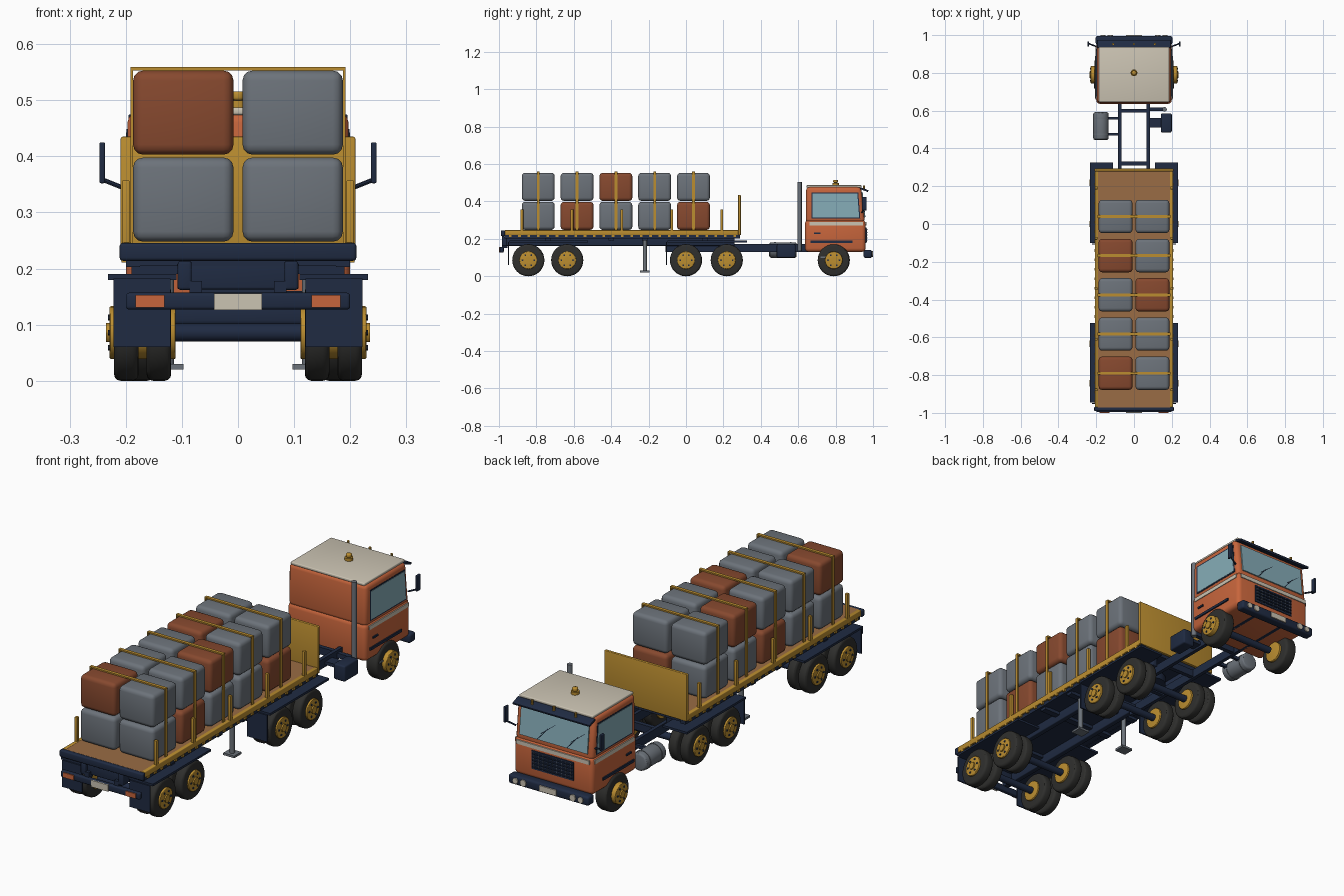
import bpy, bmesh, math
from mathutils import Vector, Matrix

cube = bpy.data.objects.get("Cube")
if cube:
    bpy.data.objects.remove(cube, do_unlink=True)

def material(name, r, g, b):
    m = bpy.data.materials.new(name)
    m.use_nodes = True
    m.diffuse_color = (r, g, b, 1)
    m.node_tree.nodes["Principled BSDF"].inputs["Base Color"].default_value = (r, g, b, 1)
    return m

ORANGE = material("orange_paint", .57, .13, .045)
RUST = material("rust_cargo", .24, .066, .028)
GREY = material("slate_grey", .15, .17, .195)
GOLD = material("gold_paint", .5, .27, .03)
NAVY = material("navy_steel", .014, .024, .055)
WOOD = material("wood_deck", .32, .15, .058)
CREAM = material("cream", .6, .55, .45)
GLASS = material("blue_glass", .24, .42, .48)
RUBBER = material("rubber", .028, .028, .026)

made = []
SIDES = ((1, "left"), (-1, "right"))

def finish(name, bm, mat):
    bmesh.ops.recalc_face_normals(bm, faces=bm.faces)
    me = bpy.data.meshes.new(name)
    bm.to_mesh(me)
    bm.free()
    me.materials.append(mat)
    ob = bpy.data.objects.new(name, me)
    bpy.context.scene.collection.objects.link(ob)
    made.append(ob)
    return ob

def round_edges(bm, bevel):
    if bevel:
        bmesh.ops.bevel(bm, geom=bm.edges[:], offset=bevel, segments=3, profile=.5, affect='EDGES')

def box(name, mat, x, y, z, bevel=0, tilt=0):
    """Box from (low, high) ranges; tilt turns it about its own x axis."""
    bm = bmesh.new()
    bmesh.ops.create_cube(bm, size=1)
    bmesh.ops.scale(bm, vec=(x[1] - x[0], y[1] - y[0], z[1] - z[0]), verts=bm.verts)
    round_edges(bm, bevel)
    place = Matrix.Translation([sum(r) / 2 for r in (x, y, z)])
    bm.transform(place @ Matrix.Rotation(tilt, 4, 'X'))
    return finish(name, bm, mat)

def mid(c, w):
    return (c - w / 2, c + w / 2)

def pair(s, a, b):
    return tuple(sorted((s * a, s * b)))

def rod(name, mat, a, b, r, sides=16, bevel=0):
    """Cylinder between two points."""
    a, b = Vector(a), Vector(b)
    bm = bmesh.new()
    bmesh.ops.create_cone(bm, cap_ends=True, segments=sides, radius1=r, radius2=r, depth=(b - a).length)
    if bevel:
        rims = [e for e in bm.edges if any(len(f.verts) > 4 for f in e.link_faces)]
        bmesh.ops.bevel(bm, geom=rims, offset=bevel, segments=3, profile=.5, affect='EDGES')
    bm.transform(Matrix.Translation((a + b) / 2) @ (b - a).to_track_quat('Z', 'Y').to_matrix().to_4x4())
    return finish(name, bm, mat)

def prism(name, mat, outline, x, bevel=0):
    """Side outline of (y, z) points extruded across x."""
    bm = bmesh.new()
    face = bm.faces.new([bm.verts.new((x[0], y, z)) for y, z in outline])
    ext = bmesh.ops.extrude_face_region(bm, geom=[face])
    bmesh.ops.translate(bm, vec=(x[1] - x[0], 0, 0),
                        verts=[v for v in ext["geom"] if isinstance(v, bmesh.types.BMVert)])
    round_edges(bm, bevel)
    return finish(name, bm, mat)

# Wheels and axles
R = .086
def wheel(name, s, y, tyres, inner):
    for n, (a, b) in enumerate(tyres):
        rod(f"{name}_tyre_{n}", RUBBER, (s * a, y, R), (s * b, y, R), R, 32, .012)
    rod(name + "_hub", GOLD, (s * inner, y, R), (s * .229, y, R), .047, 24, .003)
    rod(name + "_cap", GOLD, (s * .229, y, R), (s * .235, y, R), .017, 12)
    for k in range(6):
        t = k * math.pi / 3
        c = (y + .031 * math.cos(t), R + .031 * math.sin(t))
        rod(f"{name}_nut_{k}", NAVY, (s * .228, *c), (s * .232, *c), .005, 6)

axles = {"trailer_rear": -.843, "trailer_fore": -.635, "drive_rear": 0, "drive_fore": .218, "steer": .79}
for label, y in axles.items():
    rod(label + "_axle", NAVY, (-.12, y, R), (.12, y, R), .016)
    duals = [(.15, .208)] if label == "steer" else [(.119, .163), (.177, .221)]
    for s, side in SIDES:
        wheel(f"{side}_{label}_wheel", s, y, duals, .14 if label == "steer" else .111)

# Tractor and trailer frames, fenders and landing legs
for s, side in SIDES:
    box(side + "_tractor_rail", NAVY, mid(s * .075, .017), (-.11, .93), (.13, .172))
    box(side + "_trailer_beam", NAVY, mid(s * .095, .026), (-.96, .26), (.163, .215), .004)
    for label, y0, y1 in (("rear", -.945, -.525), ("fore", -.1, .325)):
        box(f"{side}_{label}_fender", NAVY, pair(s, .11, .232), (y0, y1), (.18, .19))
        box(f"{side}_{label}_mud_flap", NAVY, pair(s, .12, .222), mid(y0 - .005, .006), (.06, .182))
    rod(side + "_landing_leg", GREY, (s * .125, -.22, .02), (s * .125, -.22, .21), .011)
    box(side + "_landing_foot", GREY, mid(s * .125, .056), mid(-.22, .05), (.02, .03))
rod("fifth_wheel", NAVY, (0, .11, .165), (0, .11, .2), .07, 24)
for n, y in enumerate((-.08, .11, .32, .6)):
    box(f"tractor_crossmember_{n}", NAVY, (-.075, .075), mid(y, .02), (.135, .168))
for n, y in enumerate((-.74, -.4, -.22, .1)):
    box(f"trailer_crossmember_{n}", NAVY, (-.19, .19), mid(y, .03), (.19, .215))

# Flat deck, rails, stakes and headboard
box("deck_base", NAVY, (-.19, .19), (-.97, .28), (.205, .236))
box("deck_boards", WOOD, (-.192, .192), (-.972, .288), (.235, .246))
box("rear_deck_beam", NAVY, (-.211, .211), (-.99, -.968), (.214, .246), .006)
box("rear_crossmember", NAVY, (-.105, .105), (-.97, -.945), (.163, .214), .004)
box("headboard", GOLD, (-.209, .209), mid(.286, .014), (.22, .435), .003)
for s, side in SIDES:
    box(side + "_deck_rail", GOLD, pair(s, .19, .207), (-.97, .285), (.22, .247), .003)
    box(side + "_under_rail", NAVY, pair(s, .175, .2), (-.97, .29), (.203, .222))
    for n in range(5):
        y = -.877 + n * .267
        box(f"{side}_stake_{n}", GOLD, mid(s * .2, .014), mid(y, .015), (.22, .357), .002)
    for n in range(25):
        box(f"{side}_rope_hook_{n}", GOLD, pair(s, .2, .208), mid(-.94 + n * .05, .014), (.211, .222))

# Cargo crates and straps
for i in range(5):
    y = -.79 + i * .2075
    for col in (0, 1):
        for layer in (0, 1):
            mat = RUST if (i + col + 2 * layer + 1) % 3 == 0 else GREY
            z = .248 + layer * .155
            box(f"crate_{i}_{col}_{layer}", mat, mid((col * 2 - 1) * .0975, .179), mid(y, .176), (z, z + .15), .018)
    box(f"strap_top_{i}", GOLD, (-.192, .192), mid(y, .015), (.553, .559))
    for s, side in SIDES:
        box(f"{side}_strap_{i}", GOLD, pair(s, .187, .192), mid(y, .015), (.245, .556))

# Trailer rear bumper with lamps and plate
box("rear_bumper", NAVY, (-.2, .2), (-.996, -.974), (.127, .157), .006)
box("rear_plate", CREAM, (-.043, .043), (-1, -.994), (.126, .156))
for s, side in SIDES:
    box(side + "_tail_lamp", ORANGE, mid(s * .157, .052), (-1, -.994), (.131, .153))
    box(side + "_bumper_bracket", NAVY, mid(s * .075, .022), (-.985, -.955), (.15, .178))
    box(side + "_buffer", NAVY, mid(s * .095, .025), (-.985, -.955), (.162, .213), .005)

# Cab shell and roof
box("cab_lower", ORANGE, (-.2, .2), (.636, .96), (.13, .302), .02)
prism("cab_upper", ORANGE, [(.64, .288), (.956, .288), (.936, .478), (.643, .478)], (-.197, .197), .018)
box("cab_roof", CREAM, (-.187, .187), (.645, .938), (.474, .487), .004)
rod("beacon_base", GOLD, (0, .8, .485), (0, .8, .5), .018)
rod("beacon_lamp", GOLD, (0, .8, .5), (0, .8, .516), .013, 16, .005)

# Windscreen, wipers, visor and grille; the screen leans back
lean = math.atan2(.02, .19)
box("windscreen", GLASS, (-.172, .172), mid(.9475, .008), (.315, .45), 0, lean)
for n, x in enumerate((-.12, .03)):
    rod(f"wiper_{n}", NAVY, (x + .05, .956, .318), (x, .95, .375), .003, 8)
    rod(f"wiper_blade_{n}", NAVY, (x - .035, .947, .4), (x + .035, .953, .345), .003, 8)
box("sun_visor", NAVY, (-.195, .195), mid(.953, .045), mid(.463, .01), .002, -.35)
for n, x in enumerate((-.11, 0, .11)):
    rod(f"roof_marker_{n}", GOLD, (x, .952, .465), (x, .952, .486), .006, 10)
box("front_trim_band", CREAM, (-.185, .185), (.956, .964), (.272, .29))
box("grille", NAVY, (-.105, .105), (.957, .964), (.178, .262))
for n in range(5):
    box(f"grille_bar_{n}", NAVY, (-.1, .1), (.963, .97), mid(.19 + n * .015, .005))
for n in range(9):
    box(f"grille_post_{n}", GREY, mid(-.092 + n * .023, .002), (.963, .967), (.184, .256))

# Front bumper with headlamps and plate
box("front_bumper", NAVY, (-.203, .203), (.95, .995), (.098, .14), .01)
box("front_plate", CREAM, (-.042, .042), (.993, 1), (.106, .132))
for s, side in SIDES:
    rod(side + "_headlamp", CREAM, (s * .125, .99, .119), (s * .125, 1, .119), .015)
    rod(side + "_fog_lamp", CREAM, (s * .165, .99, .119), (s * .165, 1, .119), .013)

# Cab sides: windows, trim, handles, steps and mirrors
for s, side in SIDES:
    prism(side + "_window_frame", NAVY, [(.67, .308), (.932, .308), (.921, .449), (.67, .449)], pair(s, .194, .1985))
    prism(side + "_window", GLASS, [(.676, .314), (.926, .314), (.916, .443), (.676, .443)], pair(s, .195, .2))
    box(side + "_trim_band", CREAM, pair(s, .197, .203), (.66, .945), (.272, .29))
    box(side + "_door_handle", NAVY, pair(s, .198, .206), (.685, .72), (.225, .233))
    box(side + "_sill_strip", NAVY, pair(s, .198, .206), (.665, .89), (.178, .19))
    box(side + "_step", GREY, pair(s, .17, .212), (.72, .81), (.098, .106))
    path = [(.2, .94, .342), (.24, .955, .358)]
    rod(side + "_mirror_arm", NAVY, *[(s * x, y, z) for x, y, z in path], .004, 8)
    box(side + "_mirror", NAVY, mid(s * .242, .01), mid(.953, .025), (.352, .425), .003)

# Exhaust stack, fuel tank and battery box
rod("exhaust_stack", GREY, (.162, .607, .135), (.162, .607, .505), .012)
box("exhaust_bracket", NAVY, (.08, .165), mid(.607, .02), (.138, .16))
rod("fuel_tank", GREY, (-.175, .445, .14), (-.175, .592, .14), .041, 24, .01)
for n, y in enumerate((.475, .56)):
    rod(f"tank_band_{n}", GREY, (-.175, y - .005, .14), (-.175, y + .005, .14), .043, 24)
    box(f"tank_bracket_{n}", NAVY, (-.15, -.075), mid(y, .014), (.14, .155))
box("battery_box", NAVY, (.142, .2), (.485, .585), (.1, .172), .007)
box("battery_bracket", NAVY, (.075, .15), (.51, .56), (.14, .155))

# Smooth rounded parts, keep hard edges sharp
bpy.ops.object.select_all(action='DESELECT')
for ob in made:
    ob.select_set(True)
bpy.context.view_layer.objects.active = made[0]
bpy.ops.object.shade_smooth_by_angle()
